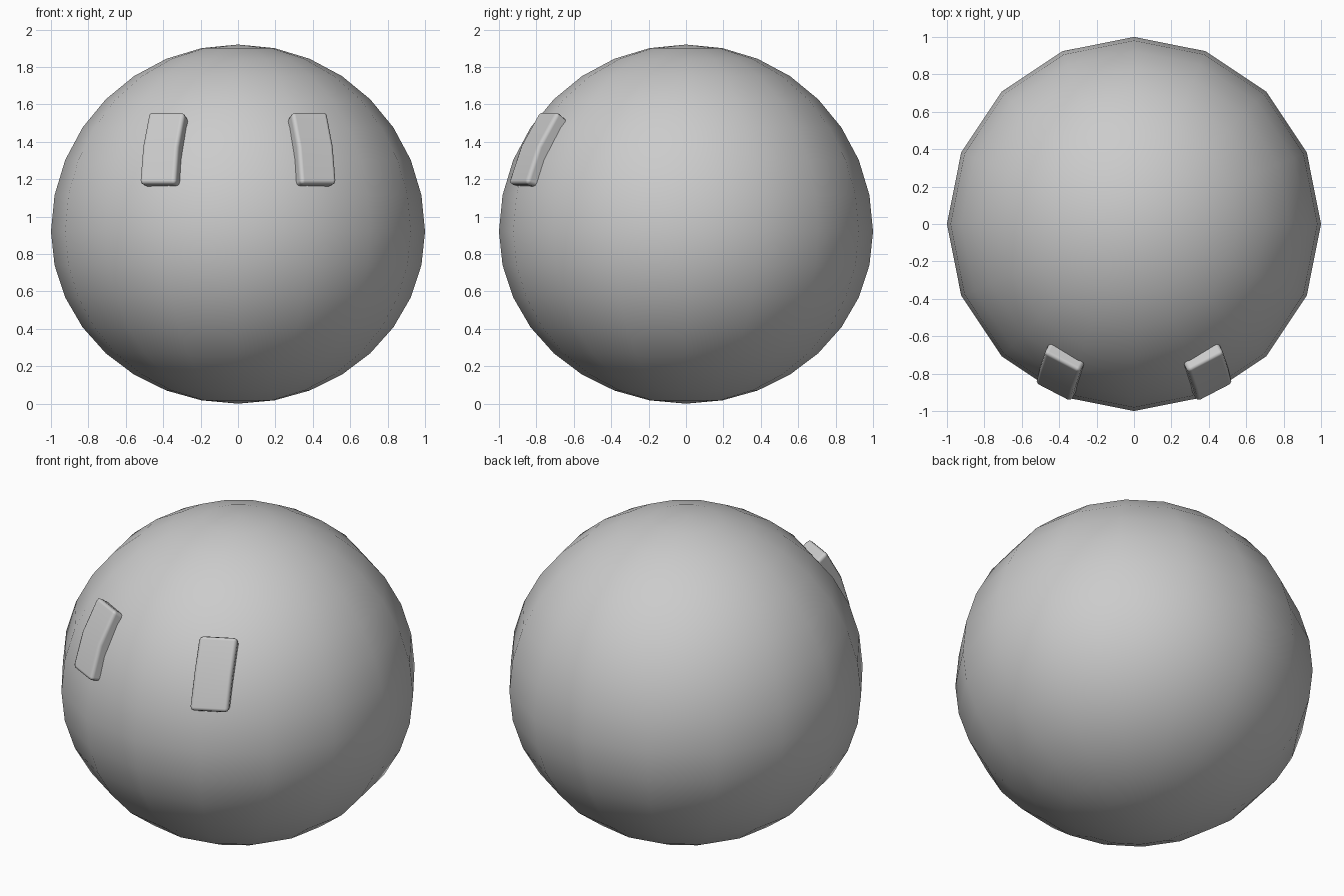
import bpy, bmesh
from math import sin, cos, radians

if "Cube" in bpy.data.objects:
    bpy.data.objects.remove(bpy.data.objects["Cube"])

CZ = 0.92  # height of the widest ring


def make_object(name, bm):
    bmesh.ops.recalc_face_normals(bm, faces=bm.faces[:])
    mesh = bpy.data.meshes.new(name)
    bm.to_mesh(mesh)
    bm.free()
    mesh.shade_smooth()
    obj = bpy.data.objects.new(name, mesh)
    bpy.context.collection.objects.link(obj)
    return obj


# Round body: 16-sided ball with a slightly squashed lower half
bm = bmesh.new()
bmesh.ops.create_uvsphere(bm, u_segments=16, v_segments=16, radius=1.0)
for v in bm.verts:
    v.co.z = CZ + v.co.z * (1.0 if v.co.z > 0 else 0.92)
make_object("body", bm)

# Eye: plate bent over the ball, facing outwards
FACING = radians(27.5)
HALF_WIDTH = 0.108
ROWS = [(14.3, 0.0), (26.0, 0.5), (37.8, 1.0)]  # elevation, fraction of height

bm = bmesh.new()
rings = []
for elev, f in ROWS:
    e = radians(elev)
    shift = -0.032 * (1 - f)
    ring = []
    for radius, side in ((0.95, -1), (1.035 + 0.015 * f, -1),
                         (1.035 + 0.015 * f, 1), (0.95, 1)):
        r, t = radius * cos(e), shift + side * HALF_WIDTH
        ring.append(bm.verts.new((r * sin(FACING) + t * cos(FACING),
                                  -r * cos(FACING) + t * sin(FACING),
                                  CZ + radius * sin(e))))
    rings.append(ring)
for a, b in zip(rings, rings[1:]):
    for i in range(4):
        j = (i + 1) % 4
        bm.faces.new((a[i], a[j], b[j], b[i]))
bm.faces.new(rings[0])
bm.faces.new(rings[-1])
eyes = make_object("eyes", bm)

# Rounded edges, then mirrored to the other side
bevel = eyes.modifiers.new("rounded_edges", 'BEVEL')
bevel.width = 0.022
bevel.segments = 2
bevel.limit_method = 'ANGLE'
bevel.angle_limit = radians(40)
bevel.harden_normals = True
mirror = eyes.modifiers.new("other_side", 'MIRROR')
mirror.use_axis[0] = True
